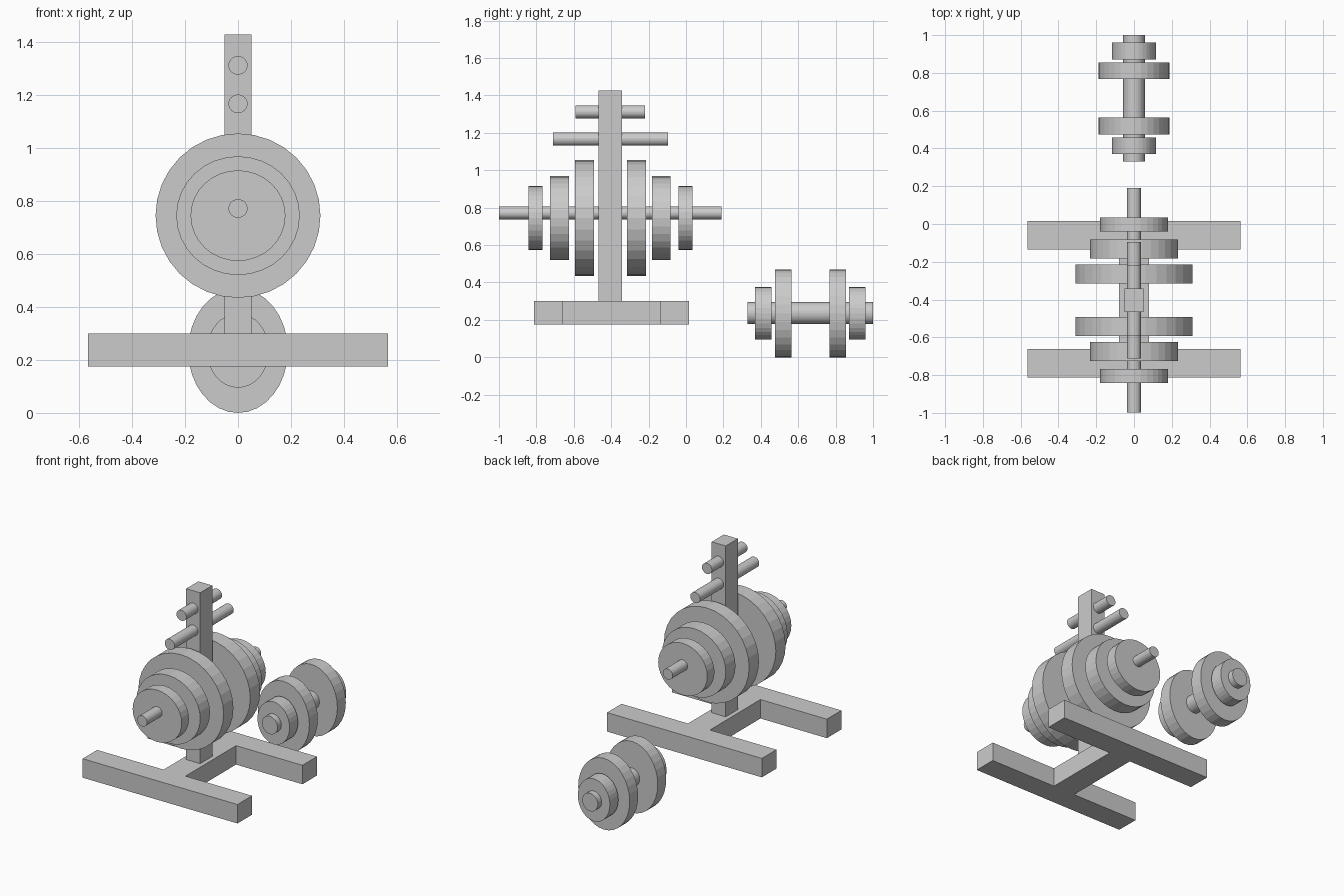
import bpy, bmesh
from math import pi
from mathutils import Matrix

if "Cube" in bpy.data.objects:
    bpy.data.objects.remove(bpy.data.objects["Cube"])

RACK_Y = -0.404
BELL_Y = 0.665


def prism(name, outline, z0, z1):
    """Extrude an xy outline from z0 to z1."""
    bm = bmesh.new()
    face = bm.faces.new([bm.verts.new((x, y, z0)) for x, y in outline])
    ext = bmesh.ops.extrude_face_region(bm, geom=[face])
    top = [v for v in ext["geom"] if isinstance(v, bmesh.types.BMVert)]
    bmesh.ops.translate(bm, verts=top, vec=(0, 0, z1 - z0))
    bmesh.ops.recalc_face_normals(bm, faces=bm.faces)
    return finish(name, bm)


def disc(name, y0, y1, z, rx, rz, sides=32):
    """Capped cylinder along y with an elliptical section."""
    bm = bmesh.new()
    bmesh.ops.create_cone(bm, cap_ends=True, segments=sides, radius1=1, radius2=1, depth=1)
    m = (Matrix.Translation((0, (y0 + y1) / 2, z))
         @ Matrix.Diagonal((rx, y1 - y0, rz, 1)) @ Matrix.Rotation(pi / 2, 4, 'X'))
    bmesh.ops.transform(bm, matrix=m, verts=bm.verts)
    return finish(name, bm)


def finish(name, bm):
    mesh = bpy.data.meshes.new(name)
    bm.to_mesh(mesh)
    bm.free()
    obj = bpy.data.objects.new(name, mesh)
    bpy.context.collection.objects.link(obj)
    return obj


def plate_pairs(name, centre, z, plates):
    """Matching plates on both sides of a centre: (size, near, far, rx, rz)."""
    for size, near, far, rx, rz in plates:
        disc(f"{name}_{size}_front", centre - far, centre - near, z, rx, rz)
        disc(f"{name}_{size}_back", centre + near, centre + far, z, rx, rz)


# H-shaped base: two feet joined by a crossbar
quarter = [(0.08, 0.263), (0.565, 0.263), (0.565, 0.414)]
right = [(x, -y) for x, y in reversed(quarter)] + quarter
outline = right + [(-x, y) for x, y in reversed(right)]
prism("base_frame", [(x, y - 0.398) for x, y in outline], 0.175, 0.30)

# Upright post
px, py = 0.051, 0.063
prism("upright_post", [(x, RACK_Y + y) for x, y in
                       ((-px, -py), (px, -py), (px, py), (-px, py))], 0.30, 1.427)

# Storage pegs through the post
for name, half, z in (("top_peg", 0.186, 1.311), ("middle_peg", 0.308, 1.166),
                      ("plate_bar", 0.595, 0.771)):
    disc(name, RACK_Y - half, RACK_Y + half, z, 0.036, 0.035)

# Weight plates hanging on the rack, slightly below the bar axis
plate_pairs("rack_plate", RACK_Y, 0.744, [
    ("large", 0.088, 0.190, 0.311, 0.310),
    ("medium", 0.221, 0.322, 0.233, 0.224),
    ("small", 0.363, 0.438, 0.179, 0.171)])

# Dumbbell on the floor
disc("dumbbell_handle", BELL_Y - 0.335, BELL_Y + 0.335, 0.236, 0.057, 0.059)
plate_pairs("dumbbell_plate", BELL_Y, 0.235, [
    ("large", 0.102, 0.190, 0.188, 0.235),
    ("small", 0.207, 0.295, 0.117, 0.140)])
